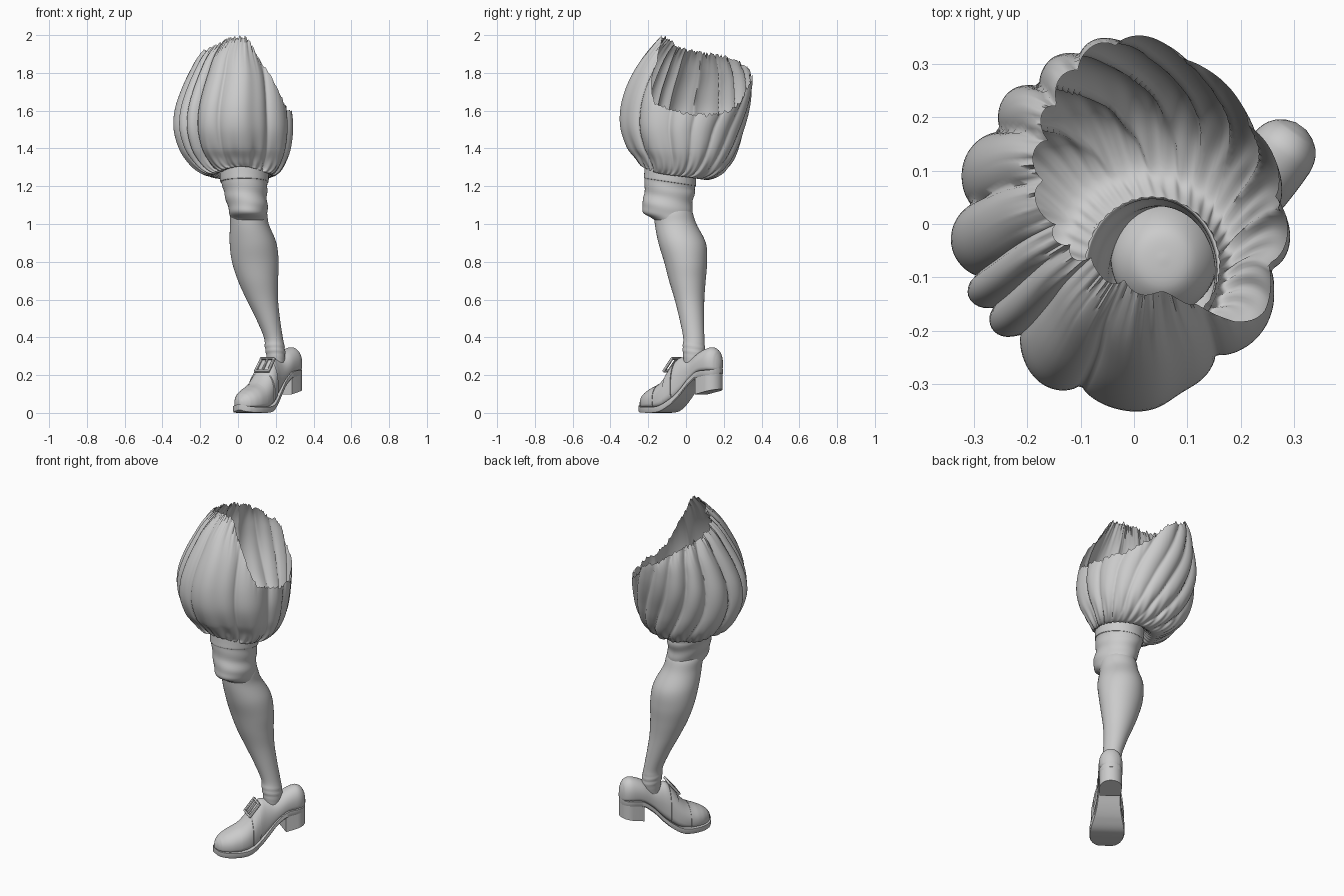
import bpy, bmesh, math, random
from mathutils import Vector, Matrix

if "Cube" in bpy.data.objects:
    bpy.data.objects.remove(bpy.data.objects["Cube"])

random.seed(4)
grey = bpy.data.materials.new("plain_grey")
grey.diffuse_color = (0.6, 0.6, 0.6, 1)
grey.use_nodes = True
grey.node_tree.nodes["Principled BSDF"].inputs["Base Color"].default_value = grey.diffuse_color


def finish(name, bm, sharp=50):
    bmesh.ops.recalc_face_normals(bm, faces=bm.faces)
    me = bpy.data.meshes.new(name)
    bm.to_mesh(me)
    bm.free()
    me.materials.append(grey)
    me.polygons.foreach_set("use_smooth", [True] * len(me.polygons))
    me.set_sharp_from_angle(angle=math.radians(sharp))
    ob = bpy.data.objects.new(name, me)
    bpy.context.collection.objects.link(ob)
    return ob


def loft(name, rings, cap_start=True, cap_end=True, sharp=50):
    bm = bmesh.new()
    vs = [[bm.verts.new(p) for p in r] for r in rings]
    n = len(vs[0])
    for a, b in zip(vs, vs[1:]):
        for i in range(n):
            j = (i + 1) % n
            bm.faces.new((a[i], a[j], b[j], b[i]))
    if cap_start:
        bm.faces.new(vs[0])
    if cap_end:
        bm.faces.new(vs[-1])
    return finish(name, bm, sharp)


def spline(rows, u):
    """Smooth interpolation of table rows at fractional index u."""
    i = max(0, min(int(u), len(rows) - 2))
    t = u - i
    p = [rows[max(0, min(k, len(rows) - 1))] for k in range(i - 1, i + 3)]
    return [b + 0.5 * t * (c - a + t * (2 * a - 5 * b + 4 * c - d + t * (3 * (b - c) + d - a)))
            for a, b, c, d in zip(*p)]


def lookup(rows, x):
    """Smooth interpolation of table rows keyed by their first column."""
    for i in range(len(rows) - 1):
        if x <= rows[i + 1][0]:
            break
    t = (x - rows[i][0]) / (rows[i + 1][0] - rows[i][0])
    return spline(rows, i + max(0, min(1, t)))


def oval(row, a, k=1.0, dz=0.0):
    z, x0, x1, y0, y1 = row
    return Vector(((x0 + x1) / 2 + k * (x1 - x0) / 2 * math.cos(a),
                   (y0 + y1) / 2 + k * (y1 - y0) / 2 * math.sin(a), z + dz))


# --- puffed breeches: gathered cloth with a torn, slanting upper rim ---
PUFF = [(1.29, -.09, .16, -.20, .05), (1.25, -.14, .18, -.225, .10),
        (1.275, -.21, .22, -.245, .18), (1.33, -.27, .255, -.275, .24),
        (1.4, -.315, .28, -.315, .28), (1.5, -.343, .292, -.35, .31),
        (1.6, -.338, .287, -.353, .335), (1.7, -.307, .272, -.33, .35),
        (1.8, -.262, .245, -.285, .352), (1.9, -.205, .195, -.22, .32),
        (2.0, -.11, .13, -.135, .28)]
RIM = [(-100, 2.0), (-80, 2.0), (-68, 1.975), (-58, 1.93), (-48, 1.85), (-40, 1.76),
       (-28, 1.65), (0, 1.6), (30, 1.59), (55, 1.65), (80, 1.77), (100, 1.81),
       (120, 1.86), (150, 1.9), (180, 1.92), (215, 1.95), (240, 1.985), (260, 2.0)]
CREASES = [-105, -50, -12, 10, 33, 54, 75, 94, 117, 140, 170, 196, 209, 223, 255]


def fold(deg):
    deg = (deg + 105) % 360 - 105
    for a, b in zip(CREASES, CREASES[1:]):
        if deg <= b:
            depth = min(0.13, 0.05 + 0.0027 * (b - a))
            if -20 < deg < 110:
                depth *= 0.5 + 0.5 * min(1, abs(deg - 45) / 65) ** 4
            d = depth * (1 - max(0, math.sin(math.pi * (deg - a) / (b - a))) ** 0.65)
            # shallow dip in the wide front fold, flatter cloth at the front left
            d += 0.03 * math.exp(-((deg + 68) / 8) ** 2)
            return d + 0.085 * math.exp(-((deg - 222) / 24) ** 2)
    return 0.1


COLS, ROWS = 240, 44
jag = [random.uniform(-0.02, 0.0) for _ in range(COLS)]
puff_rings = []
for r in range(ROWS + 1):
    v = r / ROWS
    ring = []
    for c in range(COLS):
        deg = -100 + 360 * c / COLS
        a = math.radians(deg)
        top = min(2.0, lookup(RIM, deg)[1])
        u = v * (4 + (top - 1.4) / 0.1)
        back = max(0, math.sin(a))
        d = fold(deg - back * 8 * (u - 5.3)) * min(1, u / 2)
        gather = 0.026 * math.sin(38 * a + 2 * math.sin(3 * a)) * math.exp(-(u - 1.4) ** 2 / 2)
        # short pinched tucks on the lower front
        tuck = 0.035 * max(0, math.sin(15 * a)) * max(0, -math.sin(a)) * math.exp(-(u - 3.2) ** 2 / 1.2)
        p = oval(spline(PUFF, min(u, 10)), a, 1 - d + gather - tuck)
        low = max(0, 1 - u / 4)
        p.z += -0.18 * (p.y + .02) * low + jag[c] * v ** 14
        p.z += 0.04 * max(0, -math.sin(a)) ** 4 * low * min(1, u)
        ring.append(p)
    puff_rings.append(ring)
loft("breeches", puff_rings, False, False, 80)

# --- knee cuff with slanting wrinkles, open at the top ---
KNEE = [(1.0, -.03, .145, -.145, .03), (1.03, -.037, .152, -.18, .034),
        (1.06, -.046, .156, -.225, .033), (1.1, -.056, .156, -.232, .033),
        (1.15, -.07, .153, -.222, .043), (1.2, -.083, .155, -.22, .048),
        (1.22, -.088, .157, -.22, .05), (1.225, -.094, .162, -.223, .053),
        (1.25, -.096, .163, -.221, .053), (1.295, -.097, .163, -.218, .052)]
rings = []
for r in range(46):
    row = spline(KNEE, 9 * r / 45)
    fade = max(0, min(1, (1.22 - row[0]) / 0.05))
    ring = [oval(row, a, 1 + 0.02 * fade * math.sin(row[0] * 75 + 2.6 * math.sin(a + .6)))
            for a in (2 * math.pi * i / 64 for i in range(64))]
    for p in ring:
        p.z -= 0.15 * (p.y + .085) * (1 - fade)
    rings.append(ring)
loft("knee_cuff", rings, False, False)

# --- stockinged leg: ankle, calf and rounded top inside the cuff ---
LEG = [(.24, .155, .245, -.01, .085), (.3, .15, .25, -.015, .1), (.35, .142, .247, -.018, .1),
       (.4, .137, .237, -.015, .097), (.5, .095, .222, -.035, .096), (.6, .045, .212, -.06, .097),
       (.7, 0, .212, -.09, .104), (.8, -.032, .215, -.116, .112), (.9, -.044, .203, -.146, .105),
       (1.0, -.042, .163, -.165, .055), (1.07, -.04, .15, -.165, .03),
       (1.12, 0, .11, -.125, -.01), (1.13, .05, .06, -.07, -.06)]
rings = []
for r in range(73):
    row = spline(LEG, 12 * r / 72)
    w = math.exp(-((row[0] - .33) / .03) ** 2)
    rings.append([oval(row, a, 1 + 0.03 * w * math.sin(row[0] * 200 + 2 * math.sin(a)))
                  for a in (2 * math.pi * i / 48 for i in range(48))])
loft("stocking_leg", rings)

# --- shoe: stations hold distance from the heel, underside, top, half width ---
SHOE = [(0, .235, .275, .012), (.006, .228, .302, .029), (.018, .224, .328, .046),
        (.035, .222, .342, .058), (.06, .22, .347, .064), (.12, .21, .326, .064),
        (.18, .165, .29, .061), (.23, .11, .292, .064), (.27, .072, .285, .072),
        (.33, .035, .207, .085), (.38, .025, .157, .087), (.43, .025, .133, .081),
        (.465, .026, .116, .068), (.49, .029, .099, .05), (.505, .033, .083, .032),
        (.515, .04, .066, .01)]
HEEL = Vector((.313, .183, 0))
ALONG = Vector((-.59, -.807, 0))
ACROSS = Vector((.807, -.59, 0))


def at(s, v, z):
    return HEEL + ALONG * s + ACROSS * v + Vector((0, 0, z))


def power(x, e):
    return math.copysign(abs(x) ** e, x)


def shoe_ring(s, grow=0.0, n=40):
    _, zb, zt, w = lookup(SHOE, s)
    zc = zb + 0.35 * (zt - zb)
    ring = []
    for i in range(n):
        a = 2 * math.pi * i / n
        h = (zt - zc + grow) if math.sin(a) > 0 else (zc - zb)
        e = 0.95 if math.sin(a) > 0 else 0.5
        ring.append(at(s, (w + grow) * power(math.cos(a), e), zc + h * power(math.sin(a), e)))
    return ring


def steps(a, b, n):
    return [a + (b - a) * i / n for i in range(n + 1)]


toe = steps(.484, .515, 10)
ends = steps(0, .02, 6) + steps(.03, .48, 44) + toe
loft("shoe_upper", [shoe_ring(s) for s in ends])
# raised overlays: toe vamp and buckled strap
loft("toe_vamp", [shoe_ring(s, .003) for s in steps(.385, .48, 10) + toe])
loft("buckle_strap", [shoe_ring(s, .006) for s in steps(.275, .32, 6)])

# sole following the underside, with a welt that only stands out at the front
rings = []
for s in ends:
    _, zb, _, w = lookup(SHOE, s)
    front = max(0, min(1, (s - .15) / .15))
    k = s + .007 * max(0, (s - .3) / .215)
    w += .009 * front * min(1, (.517 - s) / .02) - .001
    edge = min(.004, w * .3)
    rings.append([at(k, v, zb + z) for v, z in
                  ((-w + edge, -.026), (w - edge, -.026), (w, -.02), (w, .004), (-w, .004), (-w, -.02))])
low = min(p.z for ring in rings for p in ring)
for ring in rings:
    for p in ring:
        p.z -= low
loft("sole", rings, sharp=35)

# stacked heel block with a round back and flat front
outline = [(.06 - .059 * math.sin(a), -.061 * math.cos(a)) for a in steps(0, math.pi, 18)]
outline += [(.125, .057), (.125, -.057)]
loft("heel_block", [[at(s, v, .126 - .22 * s) for s, v in outline],
                    [at(s, v, lookup(SHOE, max(.02, s))[1] + .004) for s, v in outline]], sharp=35)

# --- rectangular buckle lying on the sloping instep ---
down = (ALONG * .055 + Vector((0, 0, -.068))).normalized()
out = ACROSS.cross(down)
if out.z < 0:
    out = -out
frame = Matrix((ACROSS, down, out)).transposed().to_4x4()
frame.translation = at(.298, .012, .248) + out * .01
bm = bmesh.new()
for x, y, sx, sy in ((-.042, 0, .012, .096), (.042, 0, .012, .096), (0, -.042, .084, .012),
                     (0, .042, .084, .012), (0, 0, .008, .08)):
    m = frame @ Matrix.Translation((x, y, 0)) @ Matrix.Diagonal((sx, sy, .014, 1))
    bmesh.ops.create_cube(bm, size=1, matrix=m)
buckle = finish("buckle", bm, 30)
bevel = buckle.modifiers.new("soft_edges", "BEVEL")
bevel.width = .003
bevel.segments = 2
